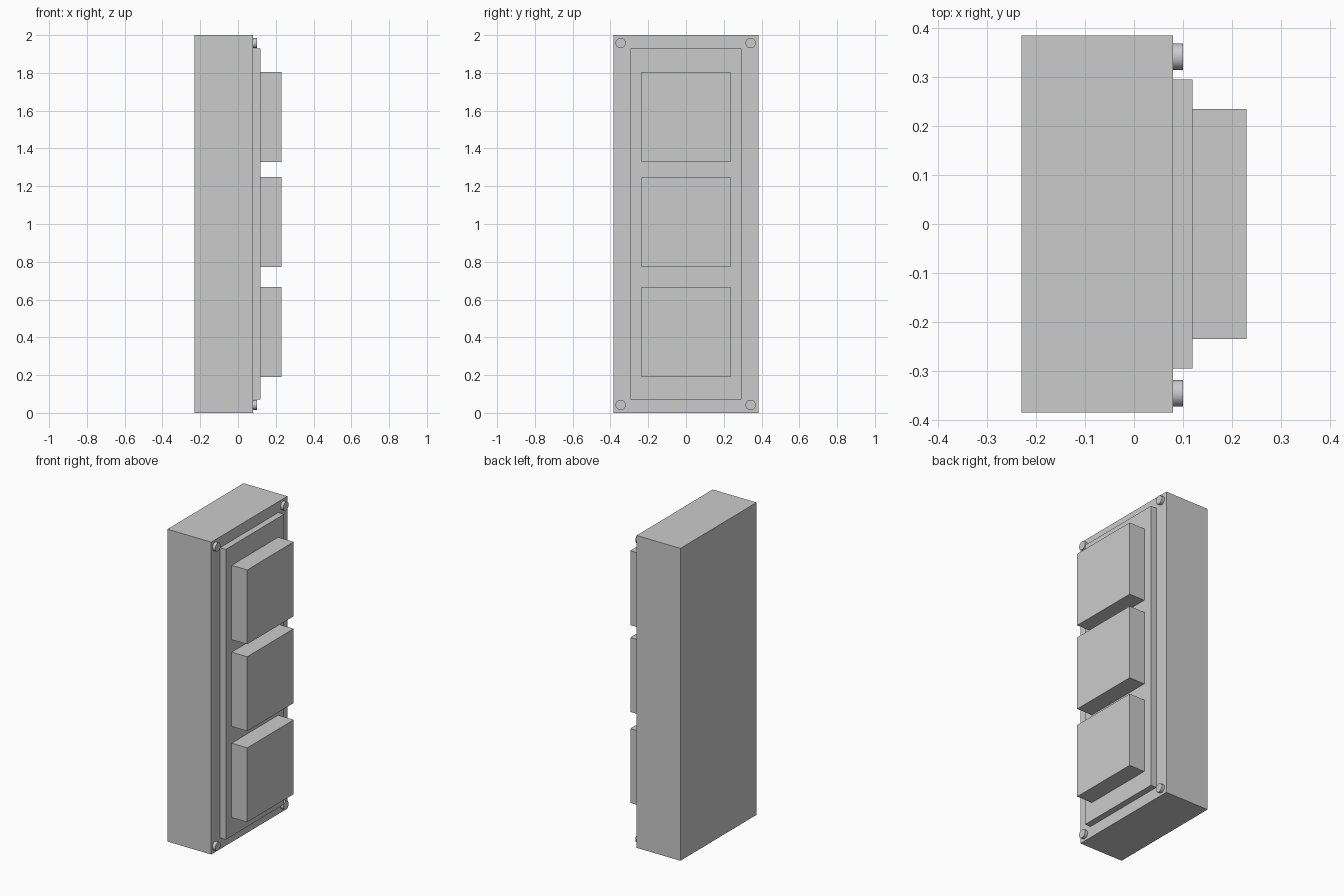
import bpy
import math

if "Cube" in bpy.data.objects:
    bpy.data.objects.remove(bpy.data.objects["Cube"])


def box(name, x, y, z):
    """Box from (min, max) ranges on each axis."""
    ranges = (x, y, z)
    bpy.ops.mesh.primitive_cube_add(size=1, location=[(a + b) / 2 for a, b in ranges])
    ob = bpy.context.object
    ob.name = name
    ob.scale = [b - a for a, b in ranges]
    bpy.ops.object.transform_apply(location=False, rotation=False, scale=True)
    return ob


def screw(name, y, z):
    """Round screw head lying along x, seated slightly in the housing."""
    bpy.ops.mesh.primitive_cylinder_add(
        vertices=32, radius=0.027, depth=0.03,
        location=(0.085, y, z), rotation=(0, math.pi / 2, 0))
    bpy.context.object.name = name
    bpy.ops.object.shade_smooth_by_angle(angle=math.radians(30))


# Main housing and raised face plate
box("housing", (-0.23, 0.08), (-0.385, 0.385), (0, 2))
box("face_plate", (0.08, 0.12), (-0.295, 0.295), (0.072, 1.93))

# Three square blocks on the face plate
blocks = {"lower": (0.19, 0.666), "middle": (0.773, 1.249), "upper": (1.329, 1.805)}
for level, z_range in blocks.items():
    box(level + "_block", (0.12, 0.23), (-0.235, 0.235), z_range)

# Screw heads in the four corners
for level, z in (("lower", 0.042), ("upper", 1.958)):
    for side, y in (("front", -0.346), ("back", 0.342)):
        screw(f"{level}_{side}_screw", y, z)
